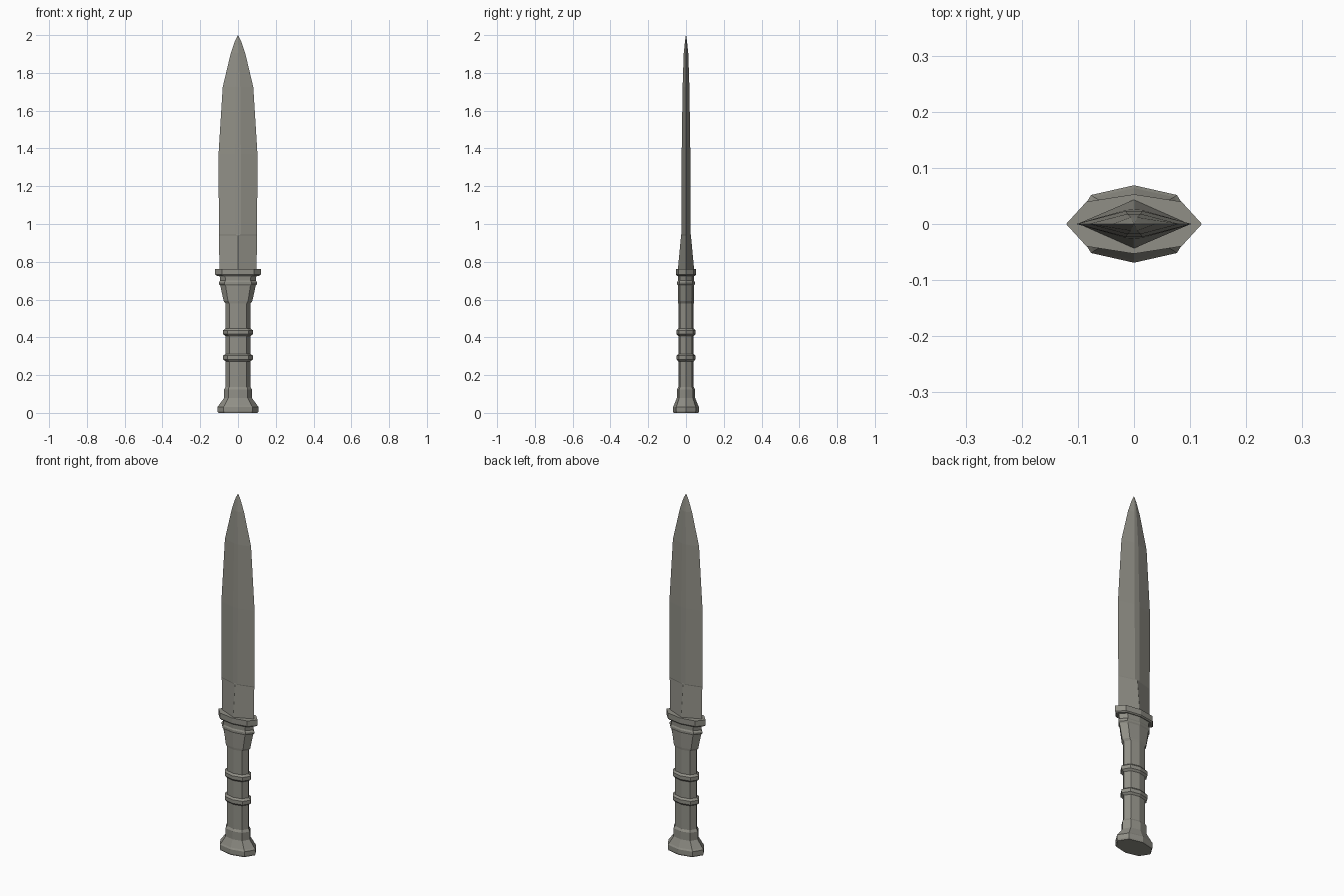
import bpy, bmesh

if "Cube" in bpy.data.objects:
    bpy.data.objects.remove(bpy.data.objects["Cube"])

steel = bpy.data.materials.new("grey_steel")
steel.diffuse_color = (0.28, 0.275, 0.24, 1)
steel.use_nodes = True
steel.node_tree.nodes["Principled BSDF"].inputs["Base Color"].default_value = steel.diffuse_color


def loft(name, rings):
    """Join equal-sized rings of points bottom to top and cap both ends."""
    bm = bmesh.new()
    loops = [[bm.verts.new(p) for p in ring] for ring in rings]
    n = len(loops[0])
    for a, b in zip(loops, loops[1:]):
        for i in range(n):
            j = (i + 1) % n
            bm.faces.new((a[i], a[j], b[j], b[i]))
    bm.faces.new(loops[0][::-1])
    bm.faces.new(loops[-1])
    bmesh.ops.remove_doubles(bm, verts=bm.verts, dist=0.0002)
    bmesh.ops.recalc_face_normals(bm, faces=bm.faces)
    me = bpy.data.meshes.new(name)
    bm.to_mesh(me)
    bm.free()
    me.materials.append(steel)
    ob = bpy.data.objects.new(name, me)
    bpy.context.collection.objects.link(ob)
    return ob


def oct_ring(z, hx, hy):
    """Flattened eight-sided section with points on both axes."""
    kx, ky = 0.7, 0.75
    unit = [(1, 0), (kx, ky), (0, 1), (-kx, ky), (-1, 0), (-kx, -ky), (0, -1), (kx, -ky)]
    return [(x * hx, y * hy, z) for x, y in unit]


def blade_ring(z, hx, hy, w):
    """Diamond section with a narrow flat ridge of half width w."""
    return [(hx, 0, z), (w, hy, z), (-w, hy, z), (-hx, 0, z), (-w, -hy, z), (w, -hy, z)]


def part(name, profile):
    return loft(name, [oct_ring(*p) for p in profile])


# pommel
part("pommel", [(0, .104, .066), (.008, .109, .069), (.032, .109, .069), (.04, .102, .064),
                (.08, .073, .048), (.125, .073, .048), (.138, .066, .04)])

# grip
part("grip", [(.135, .066, .041), (.59, .066, .041)])

# grip rings
for i, z in enumerate((.293, .427)):
    part(f"grip_ring_{i + 1}", [(z - .02, .066, .041), (z - .01, .079, .05),
                                (z + .01, .079, .05), (z + .02, .066, .041)])

# collar flaring towards the guard
part("collar", [(.58, .066, .041), (.592, .076, .042), (.675, .094, .043), (.682, .101, .047),
                (.692, .101, .047), (.70, .094, .043), (.735, .099, .044)])

# guard
part("guard", [(.726, .112, .048), (.732, .121, .053), (.763, .121, .053)])

# blade
loft("blade", [blade_ring(*p) for p in [
    (.76, .098, .043, .001), (.94, .101, .026, .001), (.945, .101, .025, .015),
    (1.37, .103, .023, .015), (1.725, .081, .018, .012), (1.905, .038, .012, .006),
    (1.97, .016, .005, .003), (2.0, .0005, .0005, .0003)]])
